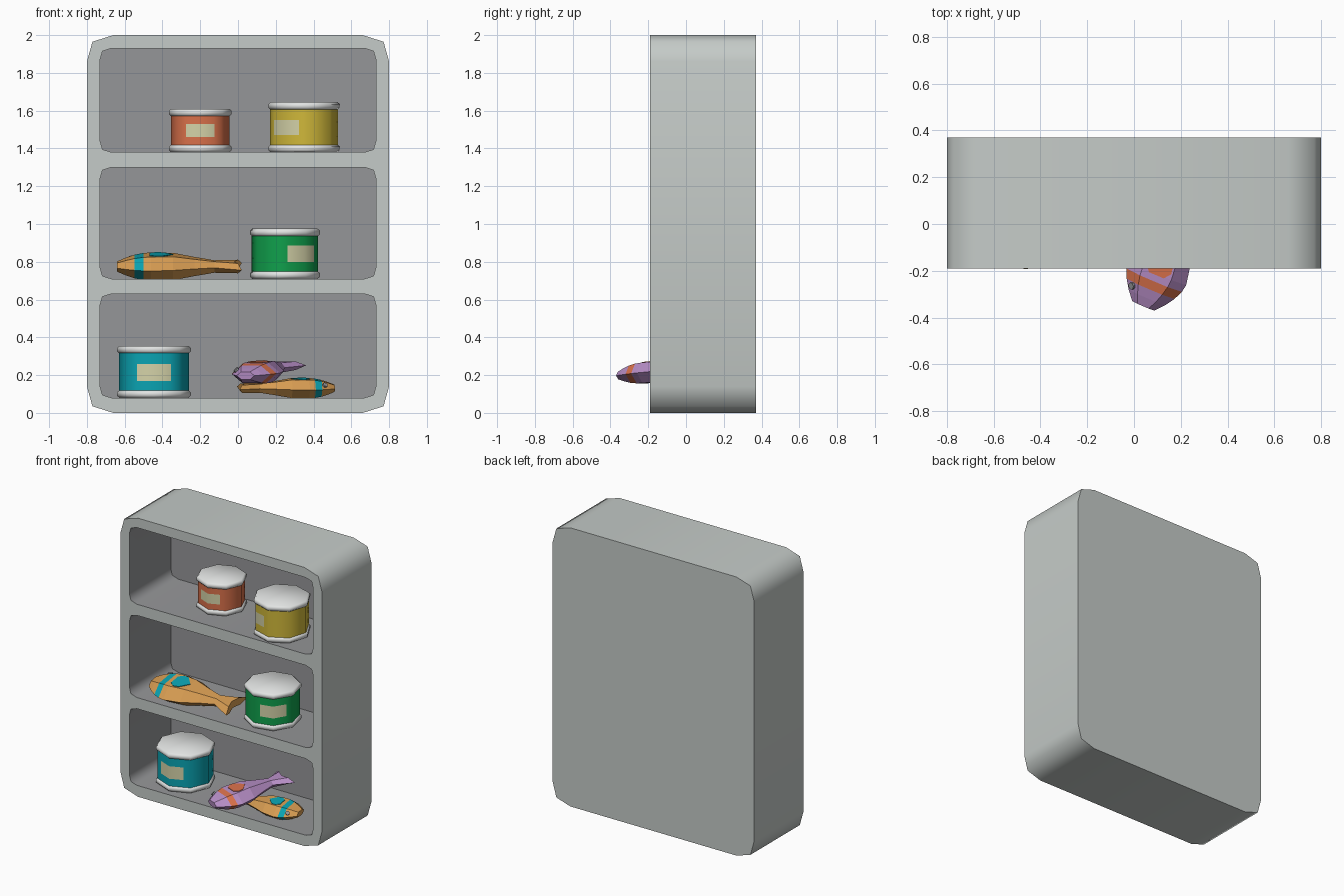
import bpy, bmesh, math
from mathutils import Matrix, Vector

if "Cube" in bpy.data.objects:
    bpy.data.objects.remove(bpy.data.objects["Cube"])


def mat(name, r, g, b):
    m = bpy.data.materials.new(name)
    lin = [((c / 255 + 0.055) / 1.055) ** 2.4 for c in (r, g, b)]
    m.diffuse_color = (*lin, 1)
    m.use_nodes = True
    m.node_tree.nodes["Principled BSDF"].inputs["Base Color"].default_value = m.diffuse_color
    return m


FRAME = mat("cabinet_grey", 197, 203, 200)
INSIDE = mat("interior_grey", 149, 150, 152)
LID = mat("lid_white", 226, 228, 227)
ORANGE = mat("burnt_orange", 216, 112, 74)
YELLOW = mat("mustard_yellow", 208, 184, 58)
GREEN = mat("green", 16, 160, 76)
TEAL = mat("teal", 10, 163, 178)
CREAM = mat("label_cream", 212, 210, 168)
BROWN = mat("fish_tan", 215, 156, 82)
PURPLE = mat("fish_purple", 183, 142, 198)


def finish(bm, name, mats, angle=None, matrix=None):
    bmesh.ops.recalc_face_normals(bm, faces=bm.faces)
    me = bpy.data.meshes.new(name)
    bm.to_mesh(me)
    bm.free()
    for m in mats:
        me.materials.append(m)
    ob = bpy.data.objects.new(name, me)
    bpy.context.collection.objects.link(ob)
    if matrix:
        ob.matrix_world = matrix
    if angle:
        smooth(ob, angle)
    return ob


def smooth(ob, angle):
    bpy.ops.object.select_all(action='DESELECT')
    ob.select_set(True)
    bpy.context.view_layer.objects.active = ob
    bpy.ops.object.shade_smooth_by_angle(angle=math.radians(angle))


def loft(bm, rings, cap=True):
    """Skin closed rings of points; returns side faces row by row."""
    vs = [[bm.verts.new(p) for p in r] for r in rings]
    n = len(vs[0])
    rows = [[bm.faces.new((a[i], a[(i + 1) % n], b[(i + 1) % n], b[i])) for i in range(n)]
            for a, b in zip(vs, vs[1:])]
    if cap:
        bm.faces.new(vs[0])
        bm.faces.new(vs[-1])
    return rows


def rounded(x, z0, z1, c, y):
    """Rectangle with three-point corners, in the xz plane."""
    corner = [(0, c), (c * 0.21, c * 0.25), (c, 0)]
    pts = [(-x + a, z0 + b) for a, b in corner]
    pts += [(x - a, z0 + b) for a, b in reversed(corner)]
    pts += [(x - a, z1 - b) for a, b in corner]
    pts += [(-x + a, z1 - b) for a, b in reversed(corner)]
    return [(px, y, pz) for px, pz in pts]


# Cabinet shell with three compartments cut from the front
bm = bmesh.new()
loft(bm, [rounded(0.8, 0, 2, 0.14, y) for y in (-0.19, 0.37)])
cabinet = finish(bm, "cabinet", [FRAME, INSIDE])

bm = bmesh.new()
for z0, z1 in ((0.08, 0.63), (0.71, 1.30), (1.38, 1.93)):
    loft(bm, [rounded(0.73, z0, z1, 0.06, y) for y in (-0.4, 0.28)])
for f in bm.faces:
    f.material_index = 1
cutter = finish(bm, "compartment_cutter", [FRAME, INSIDE])
cutter.hide_render = True
mod = cabinet.modifiers.new("compartments", 'BOOLEAN')
mod.operation = 'DIFFERENCE'
mod.solver = 'EXACT'
mod.object = cutter
bpy.context.view_layer.objects.active = cabinet
cabinet.select_set(True)
bpy.ops.object.modifier_apply(modifier=mod.name)
bpy.data.objects.remove(cutter)
smooth(cabinet, 62)


def octagon(r, deg):
    """Point on an eight-sided outline; 0 degrees is a front corner."""
    k = r * math.cos(math.pi / 8) / math.cos(math.radians(deg % 45 - 22.5))
    a = math.radians(deg - 90)
    return k * math.cos(a), k * math.sin(a)


def can(name, x, y, z, r, h, color, turn, label):
    place = Matrix.Translation((x, y, z)) @ Matrix.Rotation(math.radians(turn), 4, 'Z')
    # Body, with the label as cut faces around the front corner
    angles = sorted(list(range(-180, 180, 45)) + [-31, 31])
    bm = bmesh.new()
    rows = loft(bm, [[(*octagon(r - 0.01, a), zz) for a in angles]
                     for zz in (0.03, label[0], label[1], h - 0.03)])
    for i, f in enumerate(rows[1]):
        if -31 <= angles[i] < 31:
            f.material_index = 1
    finish(bm, name + "_body", [color, CREAM], 50, place)
    # Rounded rims at the bottom and top
    for part, base in (("_base", 0), ("_lid", h - 0.04)):
        bm = bmesh.new()
        prof = ((r - 0.012, 0), (r, 0.011), (r, 0.029), (r - 0.012, 0.04))
        loft(bm, [[(*octagon(q, a), base + zz) for a in range(0, 360, 45)] for q, zz in prof])
        finish(bm, name + part, [LID], 50, place)


can("orange_can", -0.20, 0.10, 1.38, 0.166, 0.23, ORANGE, 0, (0.08, 0.15))
can("yellow_can", 0.35, 0.0, 1.38, 0.19, 0.265, YELLOW, -40, (0.09, 0.17))
can("green_can", 0.248, 0.04, 0.71, 0.188, 0.265, GREEN, 36, (0.09, 0.175))
can("teal_can", -0.445, 0.04, 0.08, 0.195, 0.275, TEAL, 0, (0.09, 0.18))


def fish(name, loc, size, yaw, pitch, roll, color, mark):
    place = (Matrix.Translation(loc) @ Matrix.Rotation(math.radians(yaw), 4, 'Z')
             @ Matrix.Rotation(math.radians(-pitch), 4, 'Y')
             @ Matrix.Rotation(math.radians(roll), 4, 'X') @ Matrix.Scale(size, 4))
    # Body lying on its side: length, half width, half thickness
    stations = [(0, 0.09, 0.035), (0.07, 0.15, 0.06), (0.14, 0.195, 0.08), (0.21, 0.225, 0.092),
                (0.27, 0.235, 0.095), (0.45, 0.2, 0.095), (0.62, 0.125, 0.068),
                (0.78, 0.07, 0.045), (1.0, 0.19, 0.04)]
    rings = []
    for t, w, h in stations:
        notch = 0.06 if t == 1.0 else 0
        rings.append([(t, w, 0), (t - notch / 2, w / 2, h), (t - notch, 0, h),
                      (t - notch / 2, -w / 2, h), (t, -w, 0), (t - notch / 2, -w / 2, -h),
                      (t - notch, 0, -h), (t - notch / 2, w / 2, -h)])
    bm = bmesh.new()
    rows = loft(bm, rings)
    for f in rows[2]:          # stripe behind the head
        f.material_index = 1
    finish(bm, name + "_body", [color, mark], None, place)
    # Side patch
    shape = [(0.26, -0.06), (0.31, -0.1), (0.37, -0.09), (0.45, 0),
             (0.37, 0.09), (0.31, 0.1), (0.26, 0.06)]
    bm = bmesh.new()
    loft(bm, [[(a, b, zz) for a, b in shape] for zz in (0.092, 0.101)])
    finish(bm, name + "_patch", [mark], None, place)
    # Eye
    bm = bmesh.new()
    normal = Vector((-0.4, 0.6, 0.75)).normalized()
    tilt = Matrix.Translation((0.11, 0.135, 0.04)) @ normal.to_track_quat('Z', 'Y').to_matrix().to_4x4()
    bmesh.ops.create_cone(bm, cap_ends=True, segments=8, radius1=0.027, radius2=0.027,
                          depth=0.03, matrix=tilt)
    finish(bm, name + "_eye", [INSIDE], None, place)


fish("middle_fish", (-0.64, -0.04, 0.775), 0.66, 0, 0, 9, BROWN, TEAL)
fish("lower_fish", (0.51, -0.02, 0.131), 0.51, 184.5, 0, -5, BROWN, TEAL)
fish("upper_fish", (0.04, -0.35, 0.197), 0.57, 67, 5.5, 0, PURPLE, ORANGE)
